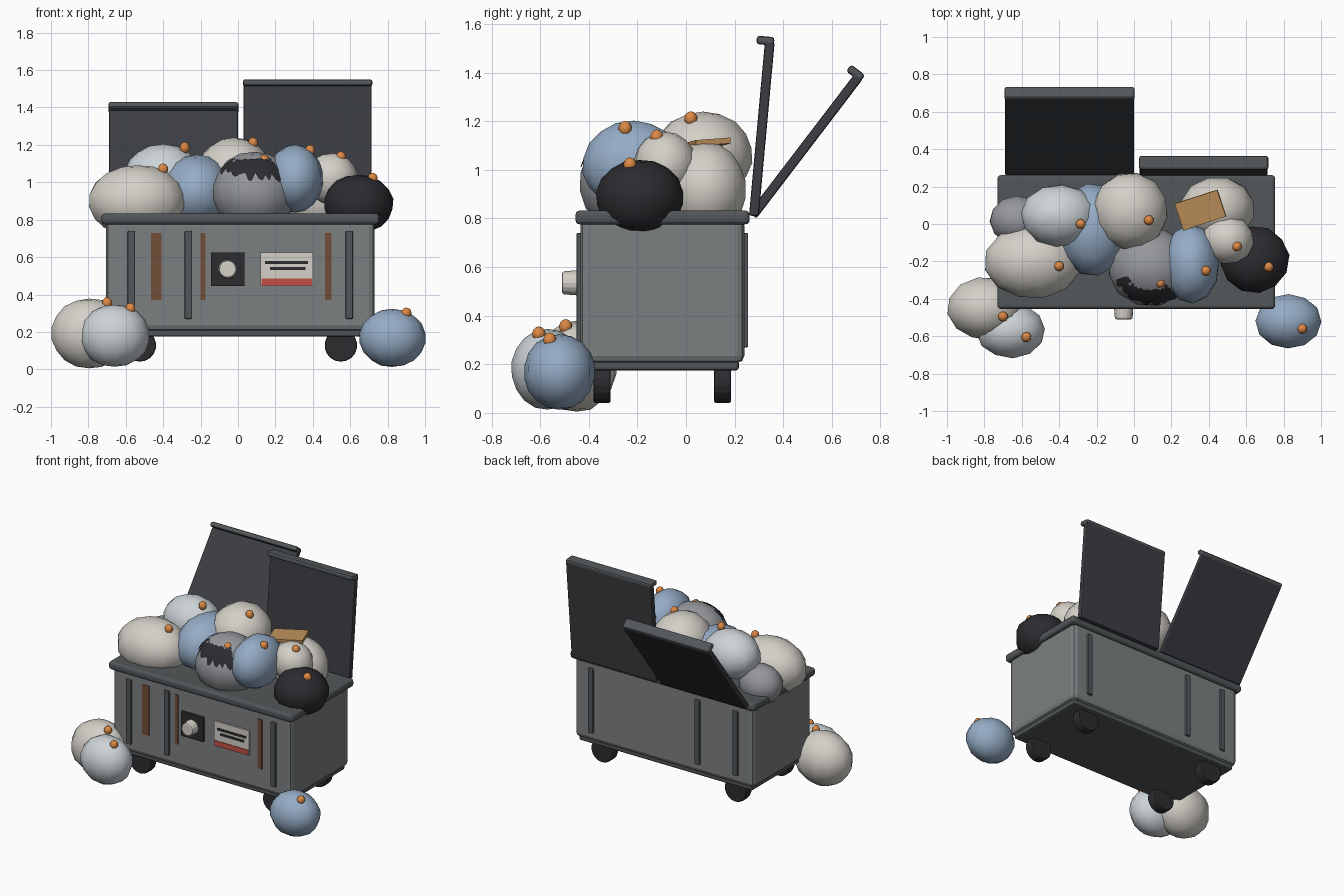
import bpy, bmesh, math, random
from mathutils import Matrix, Vector

if "Cube" in bpy.data.objects:
    bpy.data.objects.remove(bpy.data.objects["Cube"])

random.seed(4)

COLORS = {
    "steel": (0.20, 0.215, 0.22), "trim": (0.085, 0.095, 0.10), "dark": (0.045, 0.047, 0.055),
    "black": (0.025, 0.025, 0.03), "rust": (0.17, 0.075, 0.04), "cream": (0.66, 0.63, 0.58),
    "pale": (0.60, 0.65, 0.68), "blue": (0.30, 0.41, 0.56), "grey": (0.30, 0.31, 0.33),
    "orange": (0.72, 0.25, 0.06), "card": (0.50, 0.27, 0.10), "red": (0.55, 0.08, 0.06),
}
MATS = {}
for key, rgb in COLORS.items():
    MATS[key] = bpy.data.materials.new(key)
    MATS[key].diffuse_color = (*rgb, 1)


def finish(name, bm, mat, smooth=True):
    mesh = bpy.data.meshes.new(name)
    bm.to_mesh(mesh)
    bm.free()
    mesh.materials.append(MATS[mat])
    for p in mesh.polygons:
        p.use_smooth = smooth
    obj = bpy.data.objects.new(name, mesh)
    bpy.context.collection.objects.link(obj)
    return obj


def box(name, lo, hi, mat, bevel=0.0, xf=None, seg=2):
    lo, hi = Vector(lo), Vector(hi)
    bm = bmesh.new()
    bmesh.ops.create_cube(bm, size=1)
    bmesh.ops.scale(bm, vec=hi - lo, verts=bm.verts)
    bmesh.ops.translate(bm, vec=(lo + hi) / 2, verts=bm.verts)
    if bevel:
        bmesh.ops.bevel(bm, geom=bm.edges[:], offset=bevel, segments=seg, profile=0.5, affect='EDGES')
    if xf is not None:
        bm.transform(xf)
    return finish(name, bm, mat, smooth=False)


def disc(name, c, r1, r2, depth, mat, sides, bevel):
    # cylinder lying along y
    bm = bmesh.new()
    bmesh.ops.create_cone(bm, cap_ends=True, segments=sides, radius1=r1, radius2=r2, depth=depth)
    rim = [e for e in bm.edges if abs(e.verts[0].co.z - e.verts[1].co.z) < 1e-5]
    bmesh.ops.bevel(bm, geom=rim, offset=bevel, segments=2, profile=0.5, affect='EDGES')
    bm.transform(Matrix.Translation(c) @ Matrix.Rotation(math.pi / 2, 4, 'X'))
    return finish(name, bm, mat, smooth=False)


def blob(name, c, r, mat, seg=12, rings=9, noise=0.015):
    bm = bmesh.new()
    bmesh.ops.create_uvsphere(bm, u_segments=seg, v_segments=rings, radius=1.015)
    bm.transform(Matrix.Rotation(random.uniform(0, 1), 4, 'Z'))
    for v in bm.verts:
        v.co *= 1 + random.uniform(-noise, noise)
    bm.transform(Matrix.Translation(c) @ Matrix.Diagonal((*r, 1)))
    return finish(name, bm, mat)


# container: body, rim slab and base plate
box("body", (-0.705, -0.435, 0.205), (0.73, 0.24, 0.80), "steel", 0.03)
box("rim", (-0.73, -0.455, 0.775), (0.755, 0.262, 0.833), "trim", 0.02, seg=3)
box("base_plate", (-0.685, -0.41, 0.175), (0.71, 0.218, 0.215), "trim", 0.012)

# ribs on the front and back
for i, x in enumerate((-0.57, -0.265, 0.595)):
    for side, y in (("front", -0.438), ("back", 0.243)):
        box(f"{side}_rib_{i}", (x - 0.02, y - 0.013, 0.27), (x + 0.02, y + 0.013, 0.74), "trim", 0.006)

# rust streaks
for i, (x0, x1) in enumerate(((-0.465, -0.41), (-0.20, -0.175), (0.465, 0.50))):
    box(f"rust_streak_{i}", (x0, -0.441, 0.37), (x1, -0.42, 0.73), "rust")

# lock plate and knob
box("lock_plate", (-0.145, -0.45, 0.445), (0.035, -0.42, 0.625), "black", 0.004)
disc("lock_knob", (-0.055, -0.475, 0.535), 0.052, 0.047, 0.07, "cream", 16, 0.01)

# notice plate with red band and dark bars
box("notice_plate", (0.12, -0.446, 0.445), (0.40, -0.42, 0.625), "cream")
box("notice_band", (0.125, -0.45, 0.447), (0.395, -0.43, 0.485), "red")
box("notice_bar_upper", (0.145, -0.45, 0.563), (0.375, -0.43, 0.58), "black")
box("notice_bar_lower", (0.17, -0.45, 0.53), (0.36, -0.43, 0.547), "black")

# wheels
for i, x in enumerate((-0.525, 0.55)):
    for side, y in (("front", -0.345), ("back", 0.15)):
        disc(f"{side}_wheel_{i}", (x, y, 0.128), 0.087, 0.087, 0.07, "black", 18, 0.008)

# open lids, swung back about the hinge line
for name, x0, x1, ang in (("left_lid", -0.69, 0.0, math.atan2(0.42, 0.55)),
                          ("right_lid", 0.03, 0.715, math.atan2(0.065, 0.71))):
    xf = Matrix.Translation((0, 0.28, 0.82)) @ Matrix.Rotation(-ang, 4, 'X')
    box(name, (x0, -0.02, -0.01), (x1, 0.02, 0.71), "dark", 0.008, xf)
    box(name + "_lip", (x0 - 0.003, -0.055, 0.695), (x1 + 0.003, 0.018, 0.73), "trim", 0.012, xf)

# refuse bags: centre, radii, colour, tied knot position
BAGS = [
    ((-0.54, -0.20, 0.90), (0.26, 0.20, 0.19), "cream", (-0.40, -0.225, 1.07)),
    ((-0.40, 0.045, 1.035), (0.205, 0.165, 0.165), "pale", (-0.285, 0.0, 1.185)),
    ((-0.22, -0.03, 0.95), (0.19, 0.25, 0.195), "blue", None),
    ((-0.02, 0.07, 1.06), (0.20, 0.205, 0.175), "cream", (0.08, 0.02, 1.21)),
    ((0.09, -0.23, 0.95), (0.23, 0.21, 0.21), "grey", (0.14, -0.315, 1.117)),
    ((0.305, -0.215, 1.02), (0.15, 0.21, 0.178), "blue", (0.385, -0.25, 1.17)),
    ((0.445, 0.08, 0.92), (0.20, 0.17, 0.19), "cream", None),
    ((0.50, -0.085, 1.02), (0.14, 0.13, 0.135), "cream", (0.55, -0.12, 1.135)),
    ((0.645, -0.19, 0.885), (0.185, 0.18, 0.155), "black", (0.72, -0.23, 1.02)),
    ((-0.62, 0.02, 0.865), (0.15, 0.13, 0.135), "grey", None),
    ((0.825, -0.52, 0.168), (0.175, 0.145, 0.153), "blue", (0.90, -0.56, 0.30)),
    ((-0.795, -0.45, 0.192), (0.205, 0.165, 0.185), "cream", (-0.70, -0.495, 0.355)),
    ((-0.66, -0.57, 0.18), (0.185, 0.147, 0.165), "pale", (-0.575, -0.605, 0.325)),
]
for i, (c, r, mat, knot) in enumerate(BAGS):
    blob(f"bag_{i}", c, r, mat)
    if knot:
        blob(f"bag_knot_{i}", knot, (0.027, 0.027, 0.03), "orange", 10, 7, 0)

# dark spill dripping over the grey bag, following its ellipsoid
c, r = BAGS[4][:2]
bm = bmesh.new()
rows, n = 4, 22
cols = []
for i in range(n + 1):
    az = math.radians(-68 + 108 * i / n)
    top = 54 + random.uniform(-3, 3)
    low = 31 - 14 * i / n + random.uniform(-7, 7)
    col = []
    for j in range(rows + 1):
        el = math.radians(low + (top - low) * j / rows)
        d = (math.sin(az) * math.cos(el), -math.cos(az) * math.cos(el), math.sin(el))
        col.append(bm.verts.new([c[k] + 1.02 * r[k] * d[k] for k in range(3)]))
    cols.append(col)
for a, b in zip(cols, cols[1:]):
    for j in range(rows):
        bm.faces.new((a[j], b[j], b[j + 1], a[j + 1]))
finish("bag_spill", bm, "black")

# cardboard flap sticking out of the pile
xf = (Matrix.Translation((0.355, 0.075, 1.105)) @ Matrix.Rotation(math.radians(18), 4, 'Z')
      @ Matrix.Rotation(math.radians(-5), 4, 'Y') @ Matrix.Rotation(math.radians(4), 4, 'X'))
box("cardboard", (-0.12, -0.075, -0.012), (0.12, 0.075, 0.012), "card", 0, xf)

for m in bpy.data.materials:
    if m.users and not m.is_grease_pencil:
        m.use_nodes = True
        m.node_tree.nodes["Principled BSDF"].inputs["Base Color"].default_value = m.diffuse_color
